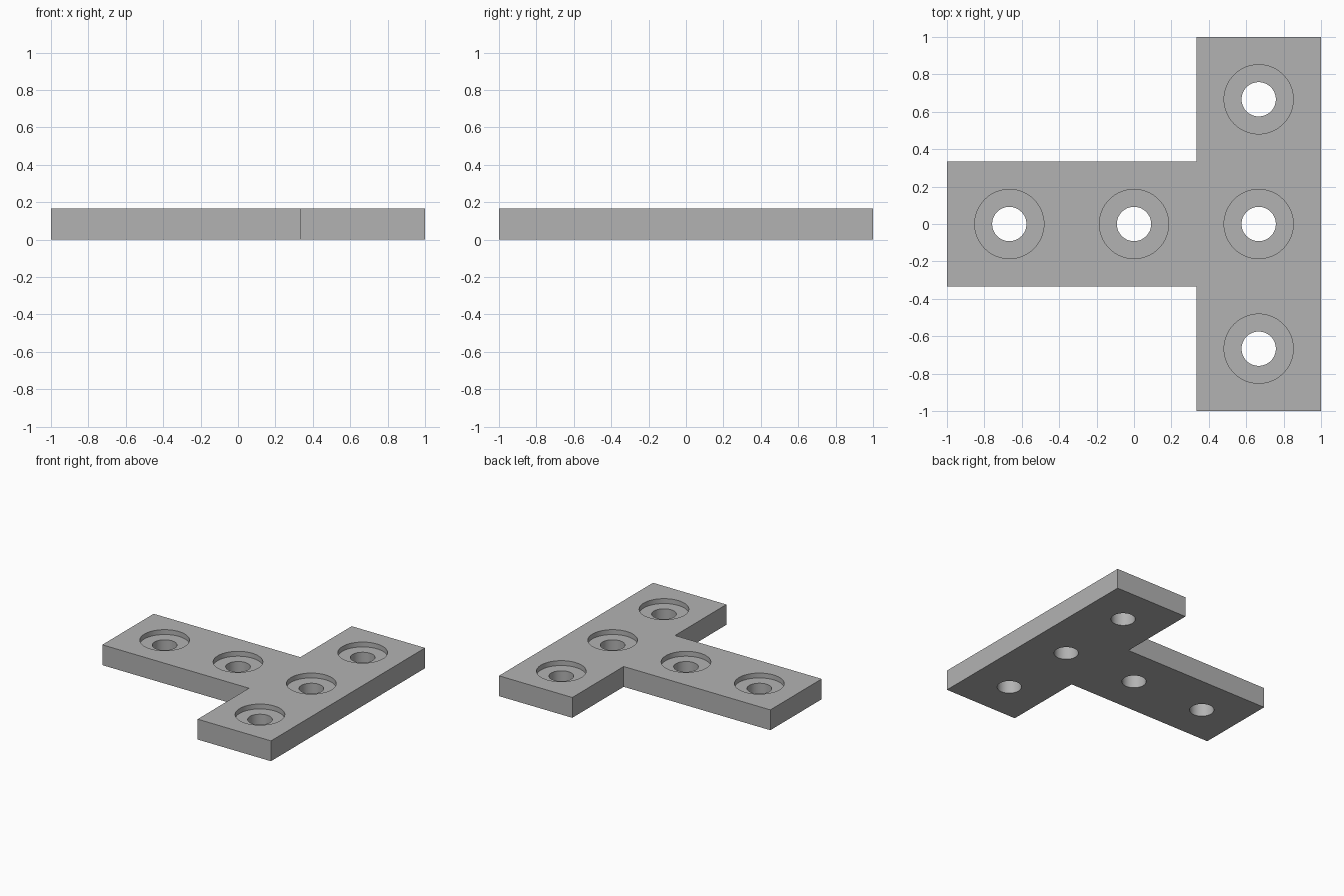
import bpy, bmesh, math

if "Cube" in bpy.data.objects:
    bpy.data.objects.remove(bpy.data.objects["Cube"])

T = 1 / 3          # half width of each arm
THICK = 0.167
BORE_DEPTH = 0.04
HOLE_R, BORE_R = 0.0917, 0.185
SEGMENTS = 64
HOLES = [(-2 * T, 0), (0, 0), (2 * T, 0), (2 * T, 2 * T), (2 * T, -2 * T)]

steel = bpy.data.materials.new("plain grey")
steel.diffuse_color = (0.448, 0.448, 0.448, 1)
steel.use_nodes = True
steel.node_tree.nodes["Principled BSDF"].inputs["Base Color"].default_value = steel.diffuse_color


def make_object(name, bm):
    bmesh.ops.recalc_face_normals(bm, faces=bm.faces)
    mesh = bpy.data.meshes.new(name)
    bm.to_mesh(mesh)
    bm.free()
    mesh.materials.append(steel)
    obj = bpy.data.objects.new(name, mesh)
    bpy.context.collection.objects.link(obj)
    return obj


# T-shaped plate: extruded outline
outline = [(-1, -T), (T, -T), (T, -1), (1, -1), (1, 1), (T, 1), (T, T), (-1, T)]
bm = bmesh.new()
base = bm.faces.new([bm.verts.new((x, y, 0)) for x, y in outline])
top = bmesh.ops.extrude_face_region(bm, geom=[base])["geom"]
bmesh.ops.translate(bm, vec=(0, 0, THICK),
                    verts=[v for v in top if isinstance(v, bmesh.types.BMVert)])
if not any(f.normal.z < -0.5 or all(v.co.z == 0 for v in f.verts) for f in bm.faces):
    bm.faces.new([v for v in bm.verts if v.co.z == 0])
plate = make_object("t_plate", bm)

# Stepped cutters: through hole with a shallow counterbore
profile = [(HOLE_R, -0.1), (HOLE_R, THICK - BORE_DEPTH),
           (BORE_R, THICK - BORE_DEPTH), (BORE_R, THICK + 0.1)]
bm = bmesh.new()
for cx, cy in HOLES:
    rings = []
    for r, z in profile:
        angles = [2 * math.pi * i / SEGMENTS for i in range(SEGMENTS)]
        rings.append([bm.verts.new((cx + r * math.cos(a), cy + r * math.sin(a), z))
                      for a in angles])
    for low, high in zip(rings, rings[1:]):
        for i in range(SEGMENTS):
            j = (i + 1) % SEGMENTS
            bm.faces.new((low[i], low[j], high[j], high[i]))
    bm.faces.new(rings[0][::-1])
    bm.faces.new(rings[-1])
cutter = make_object("hole_cutter", bm)
cutter.hide_render = True

# Cut the screw holes, then drop the cutter
cut = plate.modifiers.new("screw_holes", "BOOLEAN")
cut.operation = "DIFFERENCE"
cut.solver = "EXACT"
cut.object = cutter
bpy.context.view_layer.objects.active = plate
plate.select_set(True)
bpy.ops.object.modifier_apply(modifier=cut.name)
bpy.data.objects.remove(cutter)

# Smooth hole walls, sharp edges elsewhere
bpy.ops.object.shade_smooth_by_angle(angle=math.radians(30))
